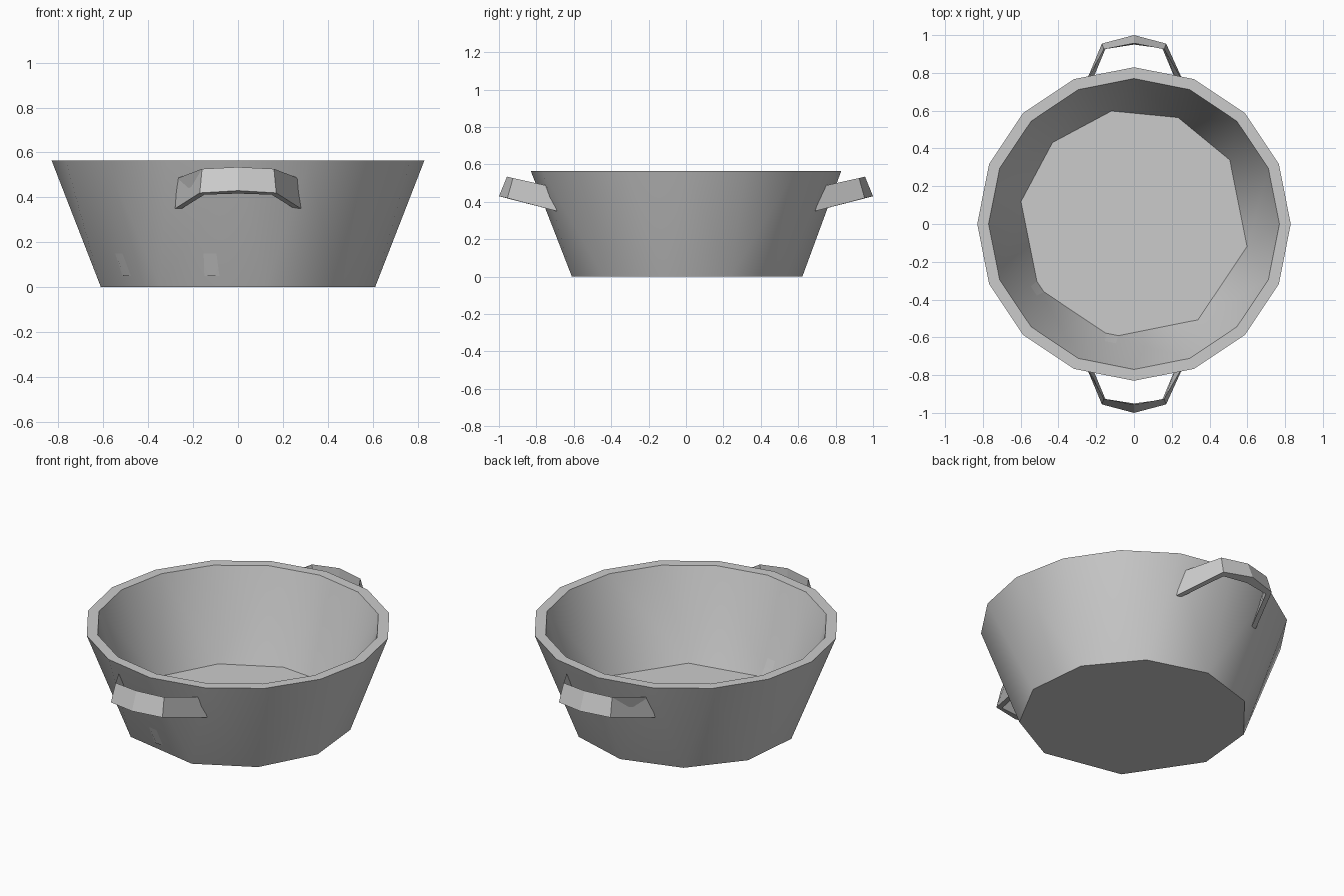
import bpy, bmesh
from math import cos, sin, radians

if "Cube" in bpy.data.objects:
    bpy.data.objects.remove(bpy.data.objects["Cube"])


def finish(bm, name, smooth_angle=None):
    bmesh.ops.recalc_face_normals(bm, faces=bm.faces[:])
    mesh = bpy.data.meshes.new(name)
    bm.to_mesh(mesh)
    bm.free()
    ob = bpy.data.objects.new(name, mesh)
    bpy.context.collection.objects.link(ob)
    if smooth_angle:
        bpy.ops.object.select_all(action='DESELECT')
        ob.select_set(True)
        bpy.context.view_layer.objects.active = ob
        bpy.ops.object.shade_smooth_by_angle(angle=radians(smooth_angle))
    return ob


def ring(bm, angles, r, z):
    return [(a, bm.verts.new((r * cos(radians(a)), r * sin(radians(a)), z))) for a in angles]


def zip_rings(bm, a, b):
    """Bridge two rings with different vertex counts, advancing by angle."""
    i = j = 0
    n, m = len(a), len(b)
    ang = lambda rg, k: rg[k % len(rg)][0] + 360 * (k // len(rg))
    while i < n or j < m:
        va, vb = a[i % n][1], b[j % m][1]
        mid_a = (ang(a, i) + ang(a, i + 1)) / 2
        mid_b = (ang(b, j) + ang(b, j + 1)) / 2
        if j >= m or (i < n and mid_a <= mid_b):
            i += 1
            bm.faces.new((va, a[i % n][1], vb))
        else:
            j += 1
            bm.faces.new((va, b[j % m][1], vb))


# Tapered pot: 16-sided rim, coarser irregular base and inner floor
rim_angles = [22.5 * k for k in range(1, 17)]
base_angles = [22.5, 56.25, 90, 123.75, 157.5, 191.25, 236.25, 281.25, 315, 348.75]
floor_angles = [33.75, 67.5, 101.25, 135, 168.75, 213.75, 258.75, 303.75, 348.75]

bm = bmesh.new()
base = ring(bm, base_angles, 0.622, 0)
outer = ring(bm, rim_angles, 0.83, 0.565)
inner = ring(bm, rim_angles, 0.77, 0.565)
floor = ring(bm, floor_angles, 0.61, 0.05)
zip_rings(bm, outer, base)
zip_rings(bm, inner, floor)
for k in range(16):
    q = (k + 1) % 16
    bm.faces.new((outer[k][1], outer[q][1], inner[q][1], inner[k][1]))
bm.faces.new([v for _, v in base])
bm.faces.new([v for _, v in floor])
finish(bm, "pot", 50)

# Loop handles: three-sided section (top, lower outer, lower inner) swept in five rings
half = [
    [(0.27, 0.735, 0.485), (0.28, 0.69, 0.35), (0.25, 0.69, 0.35)],
    [(0.16, 0.925, 0.527), (0.17, 0.955, 0.42), (0.15, 0.93, 0.412)],
]
middle = [(0, 0.957, 0.535), (0, 1.0, 0.43), (0, 0.95, 0.417)]
flip = lambda sec: [(-x, y, z) for x, y, z in sec]
sections = half + [middle] + [flip(s) for s in reversed(half)]

for name, side in (("front_handle", -1), ("back_handle", 1)):
    bm = bmesh.new()
    rows = [[bm.verts.new((x, y * side, z)) for x, y, z in s] for s in sections]
    for r0, r1 in zip(rows, rows[1:]):
        for k in range(3):
            q = (k + 1) % 3
            bm.faces.new((r0[k], r0[q], r1[q], r1[k]))
    bm.faces.new(rows[0])
    bm.faces.new(rows[-1])
    finish(bm, name)
